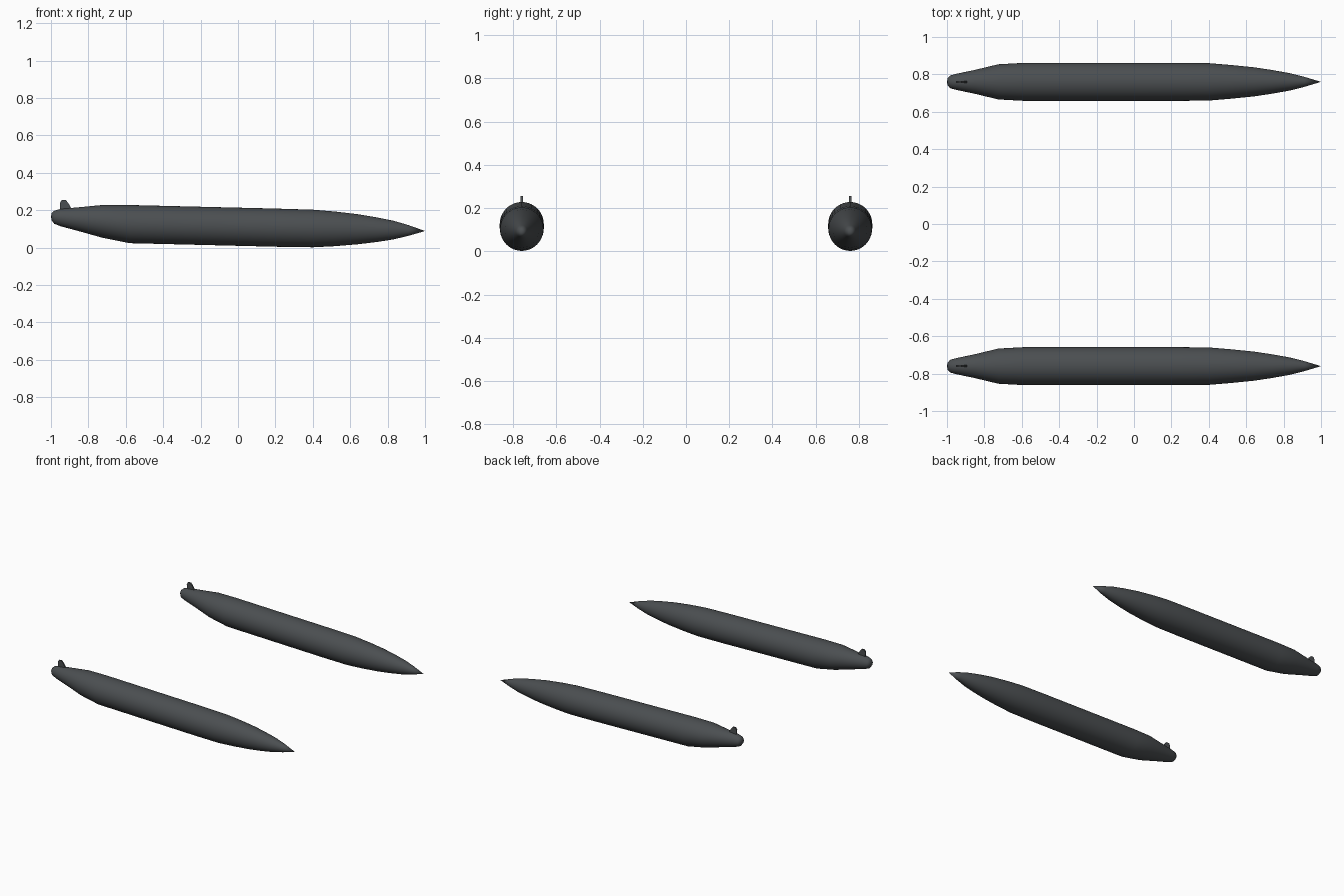
import bpy, bmesh, math

if "Cube" in bpy.data.objects:
    bpy.data.objects.remove(bpy.data.objects["Cube"])

mat = bpy.data.materials.new("dark_grey")
mat.diffuse_color = (0.07, 0.077, 0.082, 1)
mat.use_nodes = True
mat.node_tree.nodes["Principled BSDF"].inputs["Base Color"].default_value = mat.diffuse_color
SIDES = 40

# Hull stations: x, top z, bottom z, half width
STATIONS = [
    (-0.996, 0.184, 0.146, 0.020), (-0.983, 0.197, 0.128, 0.034),
    (-0.950, 0.207, 0.115, 0.043), (-0.850, 0.216, 0.088, 0.064),
    (-0.725, 0.228, 0.053, 0.094), (-0.580, 0.228, 0.024, 0.102),
    (0.200, 0.209, 0.005, 0.102), (0.400, 0.203, 0.002, 0.100),
    (0.520, 0.193, 0.008, 0.090), (0.640, 0.179, 0.018, 0.078),
    (0.740, 0.162, 0.030, 0.063), (0.830, 0.144, 0.044, 0.047),
    (0.910, 0.121, 0.063, 0.027),
]
FIN = [(-0.950, 0.195), (-0.952, 0.240), (-0.942, 0.255), (-0.922, 0.255),
       (-0.908, 0.240), (-0.888, 0.205), (-0.888, 0.195)]


def finish(name, bm):
    bmesh.ops.recalc_face_normals(bm, faces=bm.faces[:])
    mesh = bpy.data.meshes.new(name)
    bm.to_mesh(mesh)
    bm.free()
    mesh.materials.append(mat)
    ob = bpy.data.objects.new(name, mesh)
    bpy.context.collection.objects.link(ob)
    return ob


def make_hull(name, y):
    # Elliptical rings skinned together, closed by a blunt and a pointed tip
    bm = bmesh.new()
    rings = []
    for x, top, bottom, hw in STATIONS:
        mid, hh = (top + bottom) / 2, (top - bottom) / 2
        rings.append([bm.verts.new((x, y + hw * math.cos(a), mid + hh * math.sin(a)))
                      for a in (math.tau * i / SIDES for i in range(SIDES))])
    blunt = bm.verts.new((-1.0, y, 0.165))
    point = bm.verts.new((1.0, y, 0.089))
    for i in range(SIDES):
        j = (i + 1) % SIDES
        for a, b in zip(rings, rings[1:]):
            bm.faces.new((a[i], a[j], b[j], b[i]))
        bm.faces.new((blunt, rings[0][j], rings[0][i]))
        bm.faces.new((point, rings[-1][i], rings[-1][j]))
    ob = finish(name, bm)
    bpy.ops.object.select_all(action='DESELECT')
    ob.select_set(True)
    bpy.context.view_layer.objects.active = ob
    bpy.ops.object.shade_smooth_by_angle(angle=math.radians(40))


def make_fin(name, y):
    # Thin upright plate near the blunt end
    bm = bmesh.new()
    face = bm.faces.new([bm.verts.new((x, y - 0.005, z)) for x, z in FIN])
    ext = bmesh.ops.extrude_face_region(bm, geom=[face], use_keep_orig=True)
    verts = [v for v in ext["geom"] if isinstance(v, bmesh.types.BMVert)]
    bmesh.ops.translate(bm, verts=verts, vec=(0, 0.01, 0))
    finish(name, bm)


# Two matching floats
for side, y in (("front", -0.76), ("back", 0.76)):
    make_hull(side + "_float_hull", y)
    make_fin(side + "_float_fin", y)
